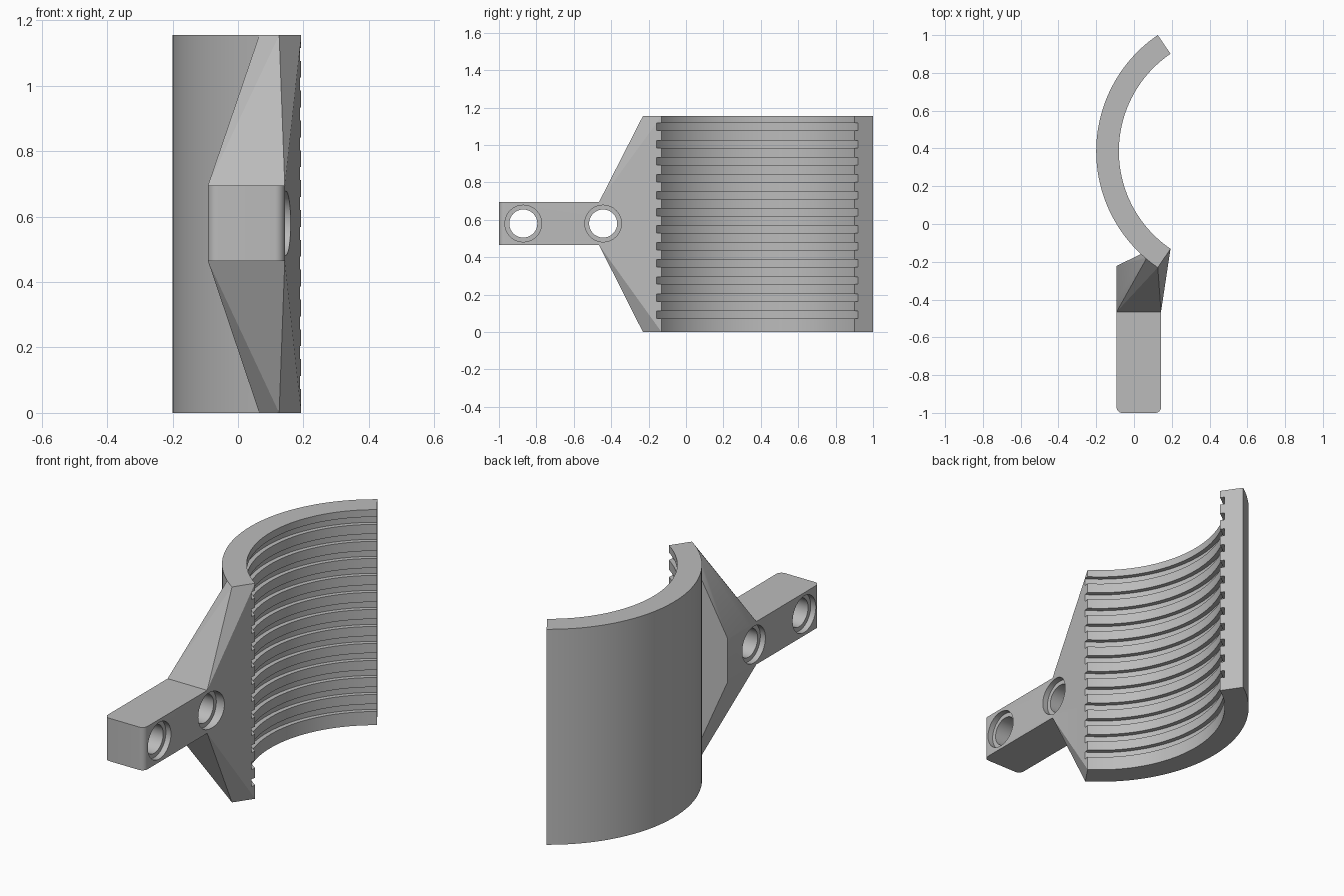
import bpy, bmesh, math
from mathutils import Matrix, Vector

if "Cube" in bpy.data.objects:
    bpy.data.objects.remove(bpy.data.objects["Cube"])

HEIGHT = 1.155
CX, CY = 0.544, 0.385              # axis of the curved shell
R_OUT, R_IN, R_GROOVE = 0.744, 0.624, 0.648
HALF_ANGLE = math.radians(55.8)
X0, X1 = -0.092, 0.143             # arm sides
Z0, Z1 = 0.465, 0.695              # arm underside and top
MID_Z = (Z0 + Z1) / 2

grey = bpy.data.materials.new("Plain grey")
grey.use_nodes = True
GREY = (0.5, 0.5, 0.5, 1)
grey.diffuse_color = GREY
grey.node_tree.nodes["Principled BSDF"].inputs["Base Color"].default_value = GREY


def finish(bm, name):
    bmesh.ops.recalc_face_normals(bm, faces=bm.faces)
    mesh = bpy.data.meshes.new(name)
    bm.to_mesh(mesh)
    bm.free()
    mesh.materials.append(grey)
    obj = bpy.data.objects.new(name, mesh)
    bpy.context.collection.objects.link(obj)
    return obj


def cylinder(bm, radius, length, centre, axis="Z", segments=64):
    turn = Matrix.Rotation(math.pi / 2, 4, "Y") if axis == "X" else Matrix()
    bmesh.ops.create_cone(bm, cap_ends=True, segments=segments, radius1=radius,
                          radius2=radius, depth=length,
                          matrix=Matrix.Translation(centre) @ turn)


def boolean(target, tool, operation):
    mod = target.modifiers.new(operation, "BOOLEAN")
    mod.operation, mod.solver, mod.object = operation, "EXACT", tool
    bpy.context.view_layer.objects.active = target
    bpy.ops.object.modifier_apply(modifier=mod.name)
    bpy.data.objects.remove(tool)


# Curved shell: an arc-shaped profile raised to full height
bm = bmesh.new()
STEPS = 64
angles = [math.pi - HALF_ANGLE + 2 * HALF_ANGLE * i / STEPS for i in range(STEPS + 1)]
outline = [(R_OUT, a) for a in angles] + [(R_IN, a) for a in reversed(angles)]
base = bm.faces.new([bm.verts.new((CX + r * math.cos(a), CY + r * math.sin(a), 0))
                     for r, a in outline])
raised = bmesh.ops.extrude_face_region(bm, geom=[base])["geom"]
bmesh.ops.translate(bm, vec=(0, 0, HEIGHT),
                    verts=[v for v in raised if isinstance(v, bmesh.types.BMVert)])
bracket = finish(bm, "clamp_bracket")

# Tapered gusset: hull from the arm root to the full height of the shell edge
bm = bmesh.new()
shell_edge = [(0.08, -0.138), (0.065, -0.184)]
for r in (R_OUT, R_IN):
    shell_edge.append((CX - r * math.cos(HALF_ANGLE), CY - r * math.sin(HALF_ANGLE)))
for x, y in shell_edge:
    for z in (0, HEIGHT):
        bm.verts.new((x, y, z))
for x in (X0, X1):
    for y in (-0.465, -0.222):
        for z in (Z0, Z1):
            bm.verts.new((x, y, z))
hull = bmesh.ops.convex_hull(bm, input=bm.verts[:])
loose = {v for v in hull["geom_interior"] + hull["geom_unused"]
         if isinstance(v, bmesh.types.BMVert)}
bmesh.ops.delete(bm, geom=list(loose), context="VERTS")
bmesh.ops.dissolve_limit(bm, angle_limit=0.001, verts=bm.verts[:], edges=bm.edges[:])
boolean(bracket, finish(bm, "gusset"), "UNION")

# Arm: a bar with rounded upright corners at its free end
bm = bmesh.new()
bmesh.ops.create_cube(bm, size=1)
for v in bm.verts:
    v.co = Vector((X1 if v.co.x > 0 else X0, -0.4 if v.co.y > 0 else -1,
                   Z1 if v.co.z > 0 else Z0))
corners = [e for e in bm.edges if all(v.co.y < -0.9 for v in e.verts)
           and abs(e.verts[0].co.z - e.verts[1].co.z) > 0.1]
bmesh.ops.bevel(bm, geom=corners, offset=0.03, segments=8, profile=0.5, affect="EDGES")
boolean(bracket, finish(bm, "arm"), "UNION")

# Grip grooves around the inside of the shell
bm = bmesh.new()
for i in range(12):
    cylinder(bm, R_GROOVE, 0.04, (CX, CY, 0.093 + i * 0.0912), segments=192)
boolean(bracket, finish(bm, "groove_cutter"), "DIFFERENCE")

# Bolt holes, then wider recesses on both sides
RECESS = 0.03
bm = bmesh.new()
for y in (-0.87, -0.443):
    cylinder(bm, 0.075, 1, (0, y, MID_Z), "X")
boolean(bracket, finish(bm, "hole_cutter"), "DIFFERENCE")
bm = bmesh.new()
for y in (-0.87, -0.443):
    cylinder(bm, 0.098, 0.2, (X1 - RECESS + 0.1, y, MID_Z), "X")
    cylinder(bm, 0.098, 0.2, (X0 + RECESS - 0.1, y, MID_Z), "X")
boolean(bracket, finish(bm, "recess_cutter"), "DIFFERENCE")

# Smooth curved walls, crisp edges
bpy.ops.object.select_all(action="DESELECT")
bracket.select_set(True)
bpy.context.view_layer.objects.active = bracket
bpy.ops.object.shade_smooth_by_angle(angle=math.radians(20))
